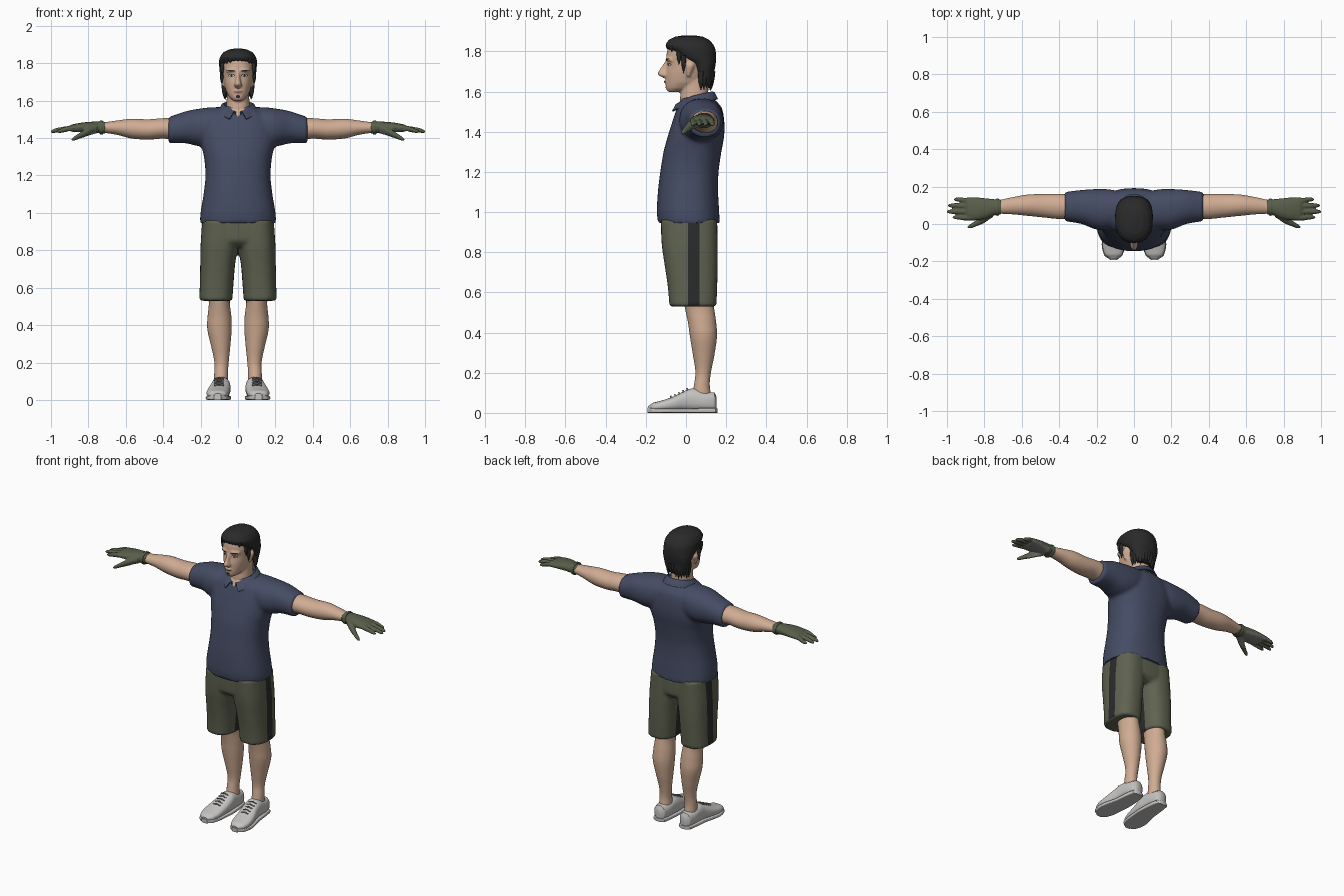
import bpy, bmesh, math, random
from mathutils import Vector
from mathutils.bvhtree import BVHTree

random.seed(4)

def material(name, rgb):
    m = bpy.data.materials.new(name)
    m.diffuse_color = [((c / 255 + 0.055) / 1.055) ** 2.4 for c in rgb] + [1]
    return m

NAVY = material("navy cloth", (69, 76, 100))
OLIVE = material("olive cloth", (95, 98, 80))
BLACK = material("black stripe", (42, 43, 44))
SKIN = material("skin", (208, 172, 147))
HAIR = material("dark hair", (42, 42, 43))
GLOVE = material("green glove", (88, 94, 74))
GREY = material("grey palm", (128, 128, 124))
SHOE = material("pale shoe", (198, 196, 194))
LIP = material("lip", (172, 124, 106))
WHITE = material("eye white", (205, 200, 195))

AXES = {"x": (0, 1, 2), "y": (1, 0, 2), "z": (2, 0, 1)}

def loft(bm, axis, rings, n=32, p=2.2, steps=5):
    """Skin smooth rings given as (position, amin, amax, bmin, bmax)."""
    fine = []
    for i in range(len(rings) - 1):
        q = [rings[max(0, min(len(rings) - 1, i + k))] for k in (-1, 0, 1, 2)]
        for s in range(steps):
            t = s / steps
            fine.append([b + 0.5 * t * (c - a + t * (2*a - 5*b + 4*c - d + t * (3*(b - c) + d - a)))
                         for a, b, c, d in zip(*q)])
            fine[-1][0] = q[1][0] + t * (q[2][0] - q[1][0])
    fine.append(rings[-1])
    order, loops, faces = AXES[axis], [], []
    for pos, a0, a1, b0, b1 in fine:
        row = []
        for k in range(n):
            c, s = math.cos(2*math.pi*k/n), math.sin(2*math.pi*k/n)
            co = [0, 0, 0]
            co[order[0]] = pos
            co[order[1]] = (a0+a1)/2 + (a1-a0)/2 * math.copysign(abs(c)**(2/p), c)
            co[order[2]] = (b0+b1)/2 + (b1-b0)/2 * math.copysign(abs(s)**(2/p), s)
            row.append(bm.verts.new(co))
        loops.append(row)
    for r, q in zip(loops, loops[1:]):
        for k in range(n):
            faces.append(bm.faces.new((r[k], r[(k+1) % n], q[(k+1) % n], q[k])))
    faces += [bm.faces.new(loops[0]), bm.faces.new(loops[-1])]
    bmesh.ops.recalc_face_normals(bm, faces=faces)

def finish(name, bm, mats, mirror=False, voxel=0, smooth=0, solid=0, cuts=(), rule=None, angle=45):
    """Make the object, apply modifiers, cut along planes and colour faces by rule."""
    me = bpy.data.meshes.new(name)
    bm.to_mesh(me)
    bm.free()
    ob = bpy.data.objects.new(name, me)
    bpy.context.collection.objects.link(ob)
    if mirror:
        ob.modifiers.new("mirror", "MIRROR").use_mirror_merge = False
    if solid:
        ob.modifiers.new("solid", "SOLIDIFY").thickness = solid
    if voxel:
        m = ob.modifiers.new("remesh", "REMESH")
        m.mode, m.voxel_size = "VOXEL", voxel
    if smooth:
        m = ob.modifiers.new("smooth", "SMOOTH")
        m.factor, m.iterations = 0.5, smooth
    me = bpy.data.meshes.new_from_object(ob.evaluated_get(bpy.context.evaluated_depsgraph_get()))
    ob.modifiers.clear()
    ob.data = me
    me.materials.clear()
    for m in mats:
        me.materials.append(m)
    if rule:
        b = bmesh.new()
        b.from_mesh(me)
        for co, no in cuts:
            bmesh.ops.bisect_plane(b, geom=b.verts[:] + b.edges[:] + b.faces[:], plane_co=co, plane_no=no)
        b.normal_update()
        for f in b.faces:
            f.material_index = int(rule(f.calc_center_median(), f.normal))
        b.to_mesh(me)
        b.free()
    me.shade_smooth()
    me.set_sharp_from_angle(angle=math.radians(angle))
    return ob

# Polo shirt: body and sleeves merged, bare skin in the neck opening
bm = bmesh.new()
loft(bm, "z", [(z, -x, x, f, b) for z, x, f, b in (
    (.945, .203, -.14, .168), (1.0, .2, -.145, .165), (1.1, .184, -.14, .16), (1.2, .174, -.128, .162),
    (1.3, .182, -.112, .176), (1.38, .2, -.09, .19), (1.46, .2, -.065, .19), (1.52, .17, -.045, .178),
    (1.555, .11, -.03, .15), (1.572, .075, -.02, .125))], 48, 2.3)
loft(bm, "x", [(.05, .0, .17, 1.4, 1.565), (.13, -.03, .185, 1.36, 1.565), (.2, -.03, .187, 1.355, 1.558),
               (.28, .0, .182, 1.372, 1.543), (.372, .014, .172, 1.372, 1.514)])
finish("polo_shirt", bm, [NAVY, SKIN], True, .011, 3,
       cuts=[((0, 0, 1.515), (1, 0, -.85)), ((0, 0, 1.515), (1, 0, .85))],
       rule=lambda c, n: c.y < .02 and abs(c.x) < .85 * (c.z - 1.515))

# Folded collar, open at the front
bm = bmesh.new()
rows = []
for i in range(41):
    t = math.radians(-168 + 336 * i / 40)
    s, c = math.sin(t), math.cos(t)
    front = max(0, -c) ** 2
    rows.append([bm.verts.new(((.074 + d) * s * (1 - .3*front) + .03 * front * math.copysign(k, s),
                 .05 + (.078 + d) * c - .012 * front, 1.575 + .018 * c + h - .025 * front))
                 for d, h, k in ((0, -.02, 0), (.003, .008, 0), (.014, .004, .4), (.032, -.03, 1))])
for r, q in zip(rows, rows[1:]):
    for k in range(3):
        bm.faces.new((r[k], q[k], q[k+1], r[k+1]))
bmesh.ops.recalc_face_normals(bm, faces=bm.faces[:])
finish("collar", bm, [NAVY], solid=.006)

# Shorts with a dark side stripe
bm = bmesh.new()
loft(bm, "z", [(.53, .03, .207, -.083, .152), (.62, .024, .204, -.09, .155), (.72, .016, .202, -.104, .158),
               (.83, .0, .2, -.12, .158), (.96, .0, .19, -.125, .155)], 40, 2.5)
loft(bm, "z", [(.82, -.15, .15, -.09, .13), (.85, -.195, .195, -.12, .155), (.97, -.19, .19, -.125, .155)], 40, 2.5)
finish("shorts", bm, [OLIVE, BLACK], True, .011, 2,
       cuts=[((0, .01, 0), (0, 1, 0)), ((0, .066, 0), (0, 1, 0))],
       rule=lambda c, n: .01 < c.y < .066 and abs(n.x) > .5)

# Bare legs
bm = bmesh.new()
loft(bm, "z", [(.08, .052, .128, .03, .125), (.14, .054, .127, .04, .118), (.2, .05, .126, .047, .124),
               (.28, .042, .142, .036, .14), (.38, .034, .164, .02, .154), (.45, .036, .162, .01, .15),
               (.52, .044, .156, -.005, .14), (.6, .04, .165, -.02, .13)], 32, 2)
finish("legs", bm, [SKIN], True)

# Shoes with soles and laces
bm = bmesh.new()
loft(bm, "y", [(.152, .07, .112, .012, .08), (.143, .055, .128, .008, .1), (.1, .045, .138, .008, .105),
               (.04, .042, .142, .008, .122), (.0, .04, .147, .008, .112), (-.06, .044, .162, .008, .083),
               (-.12, .05, .168, .008, .062), (-.165, .064, .156, .008, .05), (-.188, .09, .128, .01, .035)], 32, 2.5)
finish("shoes", bm, [SHOE], True)
bm = bmesh.new()
loft(bm, "y", [(.156, .07, .112, 0, .022), (.146, .052, .131, 0, .024), (.09, .042, .141, 0, .024),
               (.0, .037, .151, 0, .022), (-.07, .042, .168, 0, .022), (-.12, .047, .172, 0, .022),
               (-.17, .063, .158, 0, .024), (-.192, .09, .128, 0, .026)], 32, 6)
finish("soles", bm, [SHOE], True)
bm = bmesh.new()
for i in range(5):
    y = -.075 + i * .02
    z = .081 + i * .0095
    loft(bm, "x", [(.075, y-.003, y+.003, z-.008, z-.002), (.1, y-.004, y+.004, z-.003, z+.005),
                   (.127, y-.003, y+.003, z-.008, z-.002)], 8, 2, 4)
finish("laces", bm, [GREY], True)

# Bare arms
bm = bmesh.new()
loft(bm, "x", [(.34, .03, .158, 1.39, 1.506), (.4, .027, .16, 1.397, 1.506), (.48, .035, .16, 1.392, 1.5),
               (.57, .044, .157, 1.398, 1.503), (.65, .052, .143, 1.418, 1.493), (.74, .056, .125, 1.43, 1.482)], 32, 2)
finish("arms", bm, [SKIN], True)

# Gloves: palm, fingers and thumb merged, grey palm side
bm = bmesh.new()
loft(bm, "x", [(.71, .05, .13, 1.424, 1.488), (.74, .048, .132, 1.426, 1.488), (.79, .03, .137, 1.43, 1.487),
               (.84, .02, .142, 1.432, 1.482), (.89, .022, .142, 1.434, 1.472), (.905, .04, .13, 1.44, 1.462)])
for y0, y1, tip in ((.034, .036, .968), (.066, .066, 1.0), (.097, .099, .993), (.126, .131, .962)):
    ring = lambda x, y, z, r: (x, y-r, y+r, z-r, z+r)
    loft(bm, "x", [ring(.86, y0, 1.456, .014), (ring(.91, y0, 1.45, .0145)), ring(tip-.03, y1, 1.442, .0125),
                   ring(tip-.006, y1, 1.436, .009), ring(tip+.002, y1, 1.434, .004)], 14, 2)
loft(bm, "x", [(.755, .035, .09, 1.425, 1.475), (.8, .006, .055, 1.412, 1.458), (.845, -.013, .02, 1.397, 1.43),
               (.878, -.024, -.001, 1.386, 1.408), (.89, -.021, -.011, 1.386, 1.396)], 16, 2)
finish("gloves", bm, [GLOVE, GREY], True, .005, 2,
       cuts=[((s * .9, 0, 0), (1, 0, 0)) for s in (-1, 1)],
       rule=lambda c, n: n.z < -.45 and .76 < abs(c.x) < .9 and c.y > .02)
bm = bmesh.new()
loft(bm, "x", [(.722, .046, .134, 1.42, 1.492), (.73, .044, .136, 1.418, 1.494), (.74, .046, .134, 1.421, 1.492)], 28)
finish("glove_cuffs", bm, [GLOVE], True)

# Head and neck with nose, brow, chin and ears merged
bm = bmesh.new()
loft(bm, "z", [(z, -x, x, f, b) for z, x, f, b in (
    (1.598, .024, -.09, -.03), (1.615, .044, -.1, .03), (1.645, .062, -.101, .085), (1.69, .074, -.1, .11),
    (1.73, .081, -.094, .125), (1.78, .086, -.097, .132), (1.83, .08, -.085, .12), (1.86, .055, -.05, .09),
    (1.87, .02, -.01, .05))], 40)
loft(bm, "z", [(1.5, -.075, .075, -.03, .12), (1.56, -.064, .064, -.03, .112), (1.62, -.06, .06, -.025, .11),
               (1.69, -.06, .06, -.02, .11)], 32)
loft(bm, "z", [(1.668, -.012, .012, -.115, -.07), (1.68, -.021, .021, -.134, -.07), (1.69, -.019, .019, -.141, -.07),
               (1.71, -.013, .013, -.13, -.07), (1.75, -.009, .009, -.106, -.07), (1.77, -.008, .008, -.098, -.07)], 20)
loft(bm, "x", [(.008, -.1, -.07, 1.752, 1.772), (.035, -.1, -.07, 1.753, 1.772), (.062, -.083, -.05, 1.75, 1.768)], 16)
loft(bm, "x", [(0, -.109, -.07, 1.638, 1.66), (.014, -.107, -.07, 1.641, 1.657), (.027, -.095, -.07, 1.645, 1.653)], 16)
loft(bm, "z", [(1.675, .07, .085, .005, .02), (1.7, .07, .092, .0, .03), (1.73, .07, .098, .0, .042),
               (1.745, .07, .092, .01, .035)], 16)
head = finish("head", bm, [SKIN], True, .006, 3)

# Face details: thin patches laid on the head
tree = BVHTree.FromPolygons([v.co for v in head.data.vertices], [p.vertices for p in head.data.polygons])
def patch(name, x, z, rx, rz, mat, lift=.002, tilt=0, mirror=True):
    bm = bmesh.new()
    rows = []
    for r in (.02, .35, .7, 1):
        row = []
        for k in range(20):
            dx, dz = r * rx * math.cos(k * math.pi/10), r * rz * math.sin(k * math.pi/10)
            p = Vector((x + dx, -1, z + dz + tilt * dx))
            hit = tree.ray_cast(p, Vector((0, 1, 0)))[0]
            row.append(bm.verts.new((p.x, (hit.y if hit else -.06) - lift, p.z)))
        rows.append(row)
    bm.faces.new(rows[0])
    for r, q in zip(rows, rows[1:]):
        for k in range(20):
            bm.faces.new((r[k], r[(k+1) % 20], q[(k+1) % 20], q[k]))
    bmesh.ops.recalc_face_normals(bm, faces=bm.faces[:])
    if sum((f.normal.y for f in bm.faces)) > 0:
        bmesh.ops.reverse_faces(bm, faces=bm.faces[:])
    finish(name, bm, [mat], mirror)

patch("eye_rims", .035, 1.735, .018, .008, HAIR, .001)
patch("eyes", .035, 1.734, .015, .0055, WHITE, .002)
patch("irises", .035, 1.7345, .0055, .0055, HAIR, .003)
patch("eyebrows", .037, 1.76, .022, .0045, HAIR, .002, .1)
patch("lips", 0, 1.648, .024, .007, LIP, .0015, 0, False)
patch("mouth_line", 0, 1.649, .023, .0012, HAIR, .0025, 0, False)
patch("chin_beard", 0, 1.622, .012, .008, HAIR, .0015, 0, False)

# Hair cap, with ragged locks at the nape, temples and fringe
bm = bmesh.new()
loft(bm, "z", [(z, -x, x, f, b) for z, x, f, b in (
    (1.63, .055, .08, .125), (1.66, .072, .06, .135), (1.7, .085, .042, .141), (1.74, .093, .018, .148),
    (1.77, .099, -.04, .15), (1.805, .101, -.08, .147), (1.83, .097, -.101, .138), (1.857, .079, -.085, .115),
    (1.873, .05, -.055, .085), (1.88, .015, -.015, .045))], 40, 2.3)
def lock(x, y, top, low, w):
    loft(bm, "z", [(low, x-.001, x+.001, y-.001, y+.001), (low*.6 + top*.4, x-w*.7, x+w*.7, y-w*.7, y+w*.7),
                   (top, x-w, x+w, y-w, y+w)], 8, 2, 3)
for i in range(13):
    a = math.radians(-78 + 13 * i)
    lock(.075 * math.sin(a), .06 + .07 * math.cos(a), 1.7, 1.6 + random.uniform(0, .035), .016)
for s in (-1, 1):
    lock(s * .086, -.012, 1.78, 1.69, .013)
    lock(s * .084, -.035, 1.8, 1.735, .013)
for i in range(7):
    x = -.06 + .02 * i
    lock(x, -.088 + 5 * x * x, 1.83, 1.795 + random.uniform(0, .015), .013)
finish("hair", bm, [HAIR])
